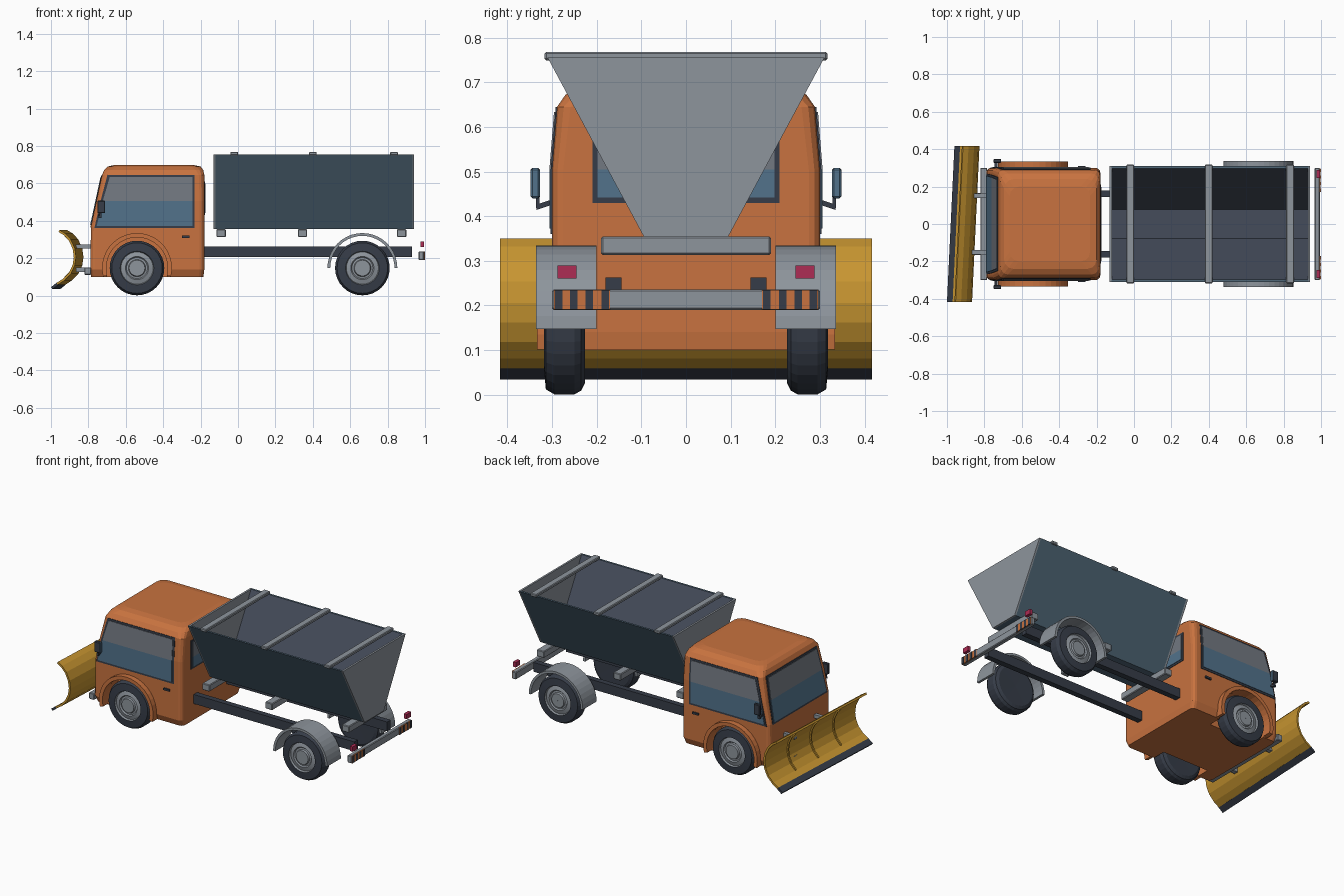
import bpy, bmesh, math
from mathutils import Vector

if "Cube" in bpy.data.objects:
    bpy.data.objects.remove(bpy.data.objects["Cube"])


def mat(name, *rgb):
    m = bpy.data.materials.new(name)
    m.diffuse_color = (*rgb, 1)
    m.use_nodes = True
    m.node_tree.nodes["Principled BSDF"].inputs["Base Color"].default_value = m.diffuse_color
    return m


ORANGE = mat("orange paint", 0.58, 0.17, 0.05)
YELLOW = mat("plow yellow", 0.57, 0.30, 0.03)
GREY = mat("light grey metal", 0.27, 0.30, 0.335)
DARK = mat("dark steel and rubber", 0.037, 0.046, 0.065)
BLUE = mat("hopper blue", 0.08, 0.135, 0.185)
SLATE = mat("hopper inside slate", 0.06, 0.073, 0.105)
GLASS_HI = mat("upper glass grey", 0.17, 0.19, 0.22)
GLASS_LO = mat("lower glass blue", 0.085, 0.17, 0.26)
RED = mat("lamp red", 0.42, 0.025, 0.09)


def loft(name, rings, mats, rule=None, closed=False):
    """Skin a list of point rings; cap the ends unless the chain is closed."""
    bm = bmesh.new()
    vs = [[bm.verts.new(p) for p in r] for r in rings]
    n = len(rings[0])
    pairs = list(zip(vs, vs[1:])) + ([(vs[-1], vs[0])] if closed else [])
    for a, b in pairs:
        for i in range(n):
            j = (i + 1) % n
            bm.faces.new((a[i], a[j], b[j], b[i]))
    if not closed:
        bm.faces.new(vs[0])
        bm.faces.new(vs[-1])
    bmesh.ops.remove_doubles(bm, verts=bm.verts, dist=1e-5)
    bmesh.ops.recalc_face_normals(bm, faces=bm.faces)
    bm.normal_update()
    if rule:
        for f in bm.faces:
            f.material_index = rule(f.calc_center_median(), f.normal)
    me = bpy.data.meshes.new(name)
    bm.to_mesh(me)
    bm.free()
    ob = bpy.data.objects.new(name, me)
    bpy.context.collection.objects.link(ob)
    for m in (mats if isinstance(mats, list) else [mats]):
        me.materials.append(m)
    return ob


def box(name, x, y, z, m, rule=None, bevel=0):
    ob = loft(name, [[(a, y[0], z[0]), (a, y[1], z[0]), (a, y[1], z[1]), (a, y[0], z[1])] for a in x], m, rule)
    if bevel:
        b = ob.modifiers.new("bevel", 'BEVEL')
        b.width, b.segments = bevel, 1
    return ob


def span(s, a, b):
    return sorted((s * a, s * b))


def arc(name, cx, cz, r0, r1, a0, a1, y, m, n=20):
    """Arched strip around a wheel, extruded along y."""
    ang = [math.radians(a0 + (a1 - a0) * i / n) for i in range(n + 1)]
    pts = [(cx + r1 * math.cos(a), cz + r1 * math.sin(a)) for a in ang]
    pts += [(cx + r0 * math.cos(a), cz + r0 * math.sin(a)) for a in reversed(ang)]
    return loft(name, [[(x, yy, z) for x, z in pts] for yy in y], m)


# ---- cab: rounded rectangles stacked in z (z, front, back, half width, corner)
def front(z):
    return -0.786 + max(0, z - 0.37) * 0.215


def side(z):
    return 0.30 - max(0, z - 0.505) * 0.08


levels = [(0.10, -0.785, -0.185, 0.282, .025), (0.14, -0.79, -0.18, 0.30, .025),
          (0.37, front(.37), -0.18, 0.30, .025), (0.505, front(.505), -0.18, side(.505), .025),
          (0.645, front(.645), -0.18, side(.645), .03), (0.672, -0.715, -0.186, 0.27, .04),
          (0.69, -0.695, -0.20, 0.24, .05), (0.697, -0.665, -0.235, 0.20, .05)]
rings = []
for z, x0, x1, w, r in levels:
    ring = []
    for k, (cx, cy) in enumerate([(x1 - r, w - r), (x0 + r, w - r), (x0 + r, r - w), (x1 - r, r - w)]):
        for t in range(4):
            a = math.radians(90 * k + 30 * t)
            ring.append((cx + r * math.cos(a), cy + r * math.sin(a), z))
    rings.append(ring)
cab = loft("cab", rings, ORANGE)

# wheel arches cut out of the cab
FX, RX, WZ = -0.54, 0.665, 0.147
for s in (1, -1):
    cut = loft("arch_cutter", [[(FX + .166 * math.cos(t * math.pi / 16), y, WZ + .166 * math.sin(t * math.pi / 16))
                                for t in range(32)] for y in span(s, 0.2, 0.4)], ORANGE)
    cut.hide_render = True
    b = cab.modifiers.new("arch", 'BOOLEAN')
    b.operation, b.object, b.solver = 'DIFFERENCE', cut, 'EXACT'
    bpy.context.view_layer.update()
    me = bpy.data.meshes.new_from_object(cab.evaluated_get(bpy.context.evaluated_depsgraph_get()))
    cab.modifiers.clear()
    cab.data = me
    bpy.data.objects.remove(cut)


# ---- windows: thin dark frame with a two-tone pane on top
def window(name, point, rows):
    for part, grow, d, m, rule in (("frame", 0, .003, DARK, None),
                                   ("glass", .012, .006, [GLASS_LO, GLASS_HI], lambda c, n: int(c.z > .505))):
        rr = []
        for k, (z, a0, a1) in enumerate(rows):
            z += grow * (1 - k)
            a0, a1 = a0 + grow, a1 - grow
            rr.append([point(a0, -.003, z), point(a1, -.003, z), point(a1, d, z), point(a0, d, z)])
        loft(f"{name}_{part}", rr, m, rule)


for s, tag in ((1, "left"), (-1, "right")):
    window(f"side_window_{tag}", lambda a, d, z: (a, s * (side(z) + d), z),
           [(.36, -.768, -.232), (.505, -.735, -.232), (.645, -.698, -.232)])
window("windshield", lambda a, d, z: (front(z) - d, a, z),
       [(.365, -.27, .27), (.505, -.262, .262), (.645, -.25, .25)])
window("rear_window", lambda a, d, z: (-.18 + d, a, z),
       [(.43, -.21, .21), (.505, -.21, .21), (.61, -.21, .21)])

# ---- chassis
for s in (1, -1):
    box("frame_rail", (-.20, .93), span(s, .145, .18), (.205, .263), DARK)
for x in (-.09, .345, .875):
    box("hopper_support", (x - .025, x + .025), (-.19, .19), (.313, .355), GREY, bevel=.004)

# ---- spreader hopper with end plates and top bars
section = [(-.31, .755), (-.095, .355), (.095, .355), (.31, .755),
           (.297, .755), (.078, .366), (-.078, .366), (-.297, .755)]
loft("hopper", [[(x, y, z) for y, z in section] for x in (-.12, .932)], [BLUE, SLATE],
     lambda c, n: int(n.z > .2 and c.z < .75))
for x in (-.13, .93):
    loft("hopper_end", [[(xx, y, z) for y, z in section[:4]] for xx in (x, x + .012)], GREY)
for x in (-.02, .40, .835):
    box("hopper_top_bar", (x - .021, x + .021), (-.317, .317), (.749, .768), GREY, bevel=.004)

# ---- wheels: revolved profile (radius, y), grey hub inside radius .088
profile = [(0.001, .228), (.12, .226), (.138, .235), (.146, .25), (.146, .295), (.135, .314), (.09, .318),
           (.086, .306), (.062, .313), (.056, .306), (.046, .308), (.042, .318), (.001, .318)]
for x, tag in ((FX, "front"), (RX, "rear")):
    for s in (1, -1):
        wheel = [[(x + r * math.cos(k * math.pi / 16), s * y, WZ + r * math.sin(k * math.pi / 16))
                  for r, y in profile] for k in range(32)]
        loft(f"{tag}_wheel", wheel, [DARK, GREY],
             lambda c, n: int(abs(c.y) > .3 and math.hypot(c.x - x, c.z - WZ) < .0885), closed=True)
for s in (1, -1):
    arc("front_fender", FX, WZ, .164, .187, -14, 194, span(s, .285, .334), ORANGE)
    arc("rear_mudguard", RX, WZ, .172, .187, 0, 180, span(s, .20, .336), GREY)

# ---- rear bumper, striped plates and lamps
box("rear_bumper", (.966, .994), (-.30, .30), (.19, .236), GREY, bevel=.004)
for s in (1, -1):
    box("warning_plate", (.99, .997), span(s, .17, .296), (.191, .235), ORANGE)
    for y in (.172, .208, .243, .277):
        box("warning_stripe", (.99, .9985), span(s, y, y + .017), (.191, .235), DARK)
    box("tail_lamp", (.975, .995), span(s, .245, .288), (.26, .29), RED)

# ---- mirrors and door handles
for s in (1, -1):
    box("mirror", (-.752, -.71), span(s, .327, .348), (.44, .508), [DARK, GLASS_LO],
        lambda c, n: int(n.x > .9), bevel=.004)
    loft("mirror_arm", [[(x, s * y, z + h) for x, h in ((-.745, -.006), (-.73, -.006), (-.73, .006), (-.745, .006))]
                        for y, z in ((.29, .435), (.335, .42))] , DARK)
    loft("mirror_stem", [[(x, s * y, z) for x, y in ((-.74, .328), (-.73, .328), (-.73, .336), (-.74, .336))]
                         for z in (.418, .445)], DARK)
    box("door_handle", (-.30, -.26), span(s, .295, .31), (.308, .32), DARK)

# ---- snow plow: curved section, slanted across the truck
curve = [(-.98, .045), (-.95, .068), (-.915, .09), (-.882, .125), (-.864, .165), (-.858, .205),
         (-.864, .25), (-.885, .295), (-.912, .323), (-.94, .34)]


def shell(pts, t0, t1):
    """Closed strip between two normal offsets of the plow curve."""
    lo, hi = [], []
    for i, p in enumerate(pts):
        d = (Vector(pts[min(i + 1, len(pts) - 1)]) - Vector(pts[max(i - 1, 0)])).normalized()
        n = Vector((d.y, -d.x))
        lo.append(Vector(p) + n * t0)
        hi.append(Vector(p) + n * t1)
    return lo + hi[::-1]


def slanted(name, pts, y0, y1, m):
    return loft(name, [[(x + .0476 * y, y, z) for x, z in pts] for y in (y0, y1)], m)


slanted("plow_blade", shell(curve[1:], 0, .012), -.417, .417, YELLOW)
slanted("plow_cutting_edge", shell(curve[:2], 0, .014), -.417, .417, DARK)
for y in (-.21, 0, .21):
    slanted("plow_rib", shell(curve[2:-1], -.008, .004), y - .005, y + .005, YELLOW)

# ---- plow mount
box("mount_beam", (-.822, -.785), (-.30, .30), (.11, .15), GREY, bevel=.004)
for s in (1, -1):
    box("plow_upper_arm", (-.865, -.775), span(s, .14, .162), (.252, .274), GREY)
    box("plow_lower_arm", (-.865, -.80), span(s, .138, .165), (.125, .15), GREY)
